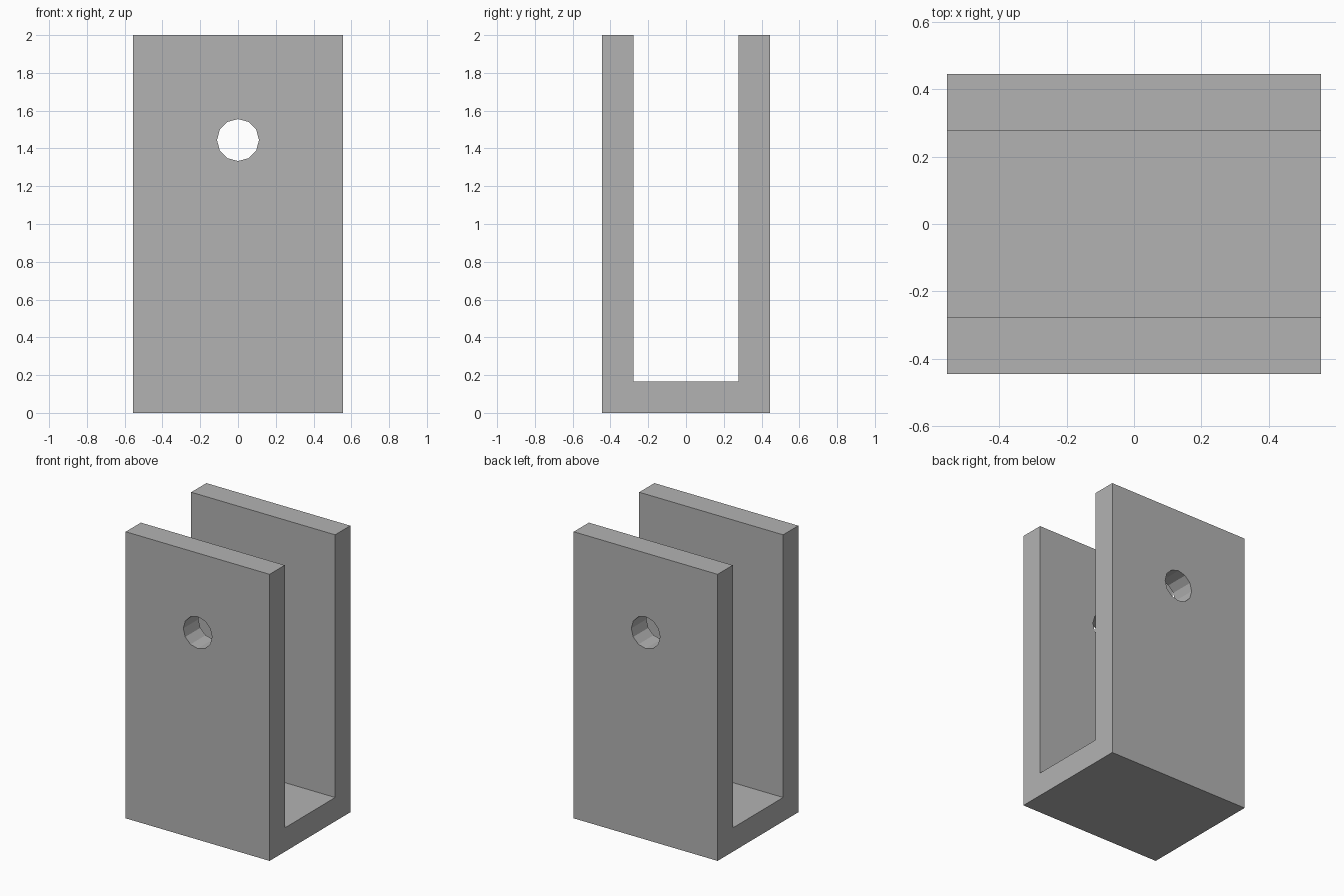
import bpy
import bmesh
from math import radians
from mathutils import Matrix, Vector

cube = bpy.data.objects.get("Cube")
if cube:
    bpy.data.objects.remove(cube, do_unlink=True)

WIDTH, DEPTH, HEIGHT = 1.111, 0.889, 2.0
WALL = 0.1667
HOLE_RADIUS, HOLE_Z = 0.1111, 1.4444

grey = bpy.data.materials.new("plain_grey")
grey.use_nodes = True
colour = (0.45, 0.45, 0.45, 1)
grey.diffuse_color = colour
grey.node_tree.nodes["Principled BSDF"].inputs["Base Color"].default_value = colour


def make_object(name, bm):
    bmesh.ops.recalc_face_normals(bm, faces=bm.faces)
    mesh = bpy.data.meshes.new(name)
    bm.to_mesh(mesh)
    bm.free()
    mesh.materials.append(grey)
    obj = bpy.data.objects.new(name, mesh)
    bpy.context.collection.objects.link(obj)
    return obj


# U-shaped bracket: side profile extruded across the width
outer, inner = DEPTH / 2, DEPTH / 2 - WALL
profile = [(-outer, 0), (outer, 0), (outer, HEIGHT), (inner, HEIGHT),
           (inner, WALL), (-inner, WALL), (-inner, HEIGHT), (-outer, HEIGHT)]
bm = bmesh.new()
face = bm.faces.new([bm.verts.new((-WIDTH / 2, y, z)) for y, z in profile])
extruded = bmesh.ops.extrude_face_region(bm, geom=[face], use_keep_orig=True)
moved = [v for v in extruded["geom"] if isinstance(v, bmesh.types.BMVert)]
bmesh.ops.translate(bm, verts=moved, vec=Vector((WIDTH, 0, 0)))
bracket = make_object("u_bracket", bm)

# Twelve-sided pin hole through both walls
bm = bmesh.new()
bmesh.ops.create_cone(
    bm, cap_ends=True, segments=12, radius1=HOLE_RADIUS, radius2=HOLE_RADIUS,
    depth=DEPTH * 1.5,
    matrix=Matrix.Translation((0, 0, HOLE_Z)) @ Matrix.Rotation(radians(90), 4, "X"))
cutter = make_object("pin_hole_cutter", bm)
cutter.hide_render = True
cutter.hide_viewport = True

cut = bracket.modifiers.new("pin_hole", "BOOLEAN")
cut.operation = "DIFFERENCE"
cut.solver = "EXACT"
cut.object = cutter

# Bake the cut and drop the cutter
bpy.context.view_layer.update()
evaluated = bracket.evaluated_get(bpy.context.evaluated_depsgraph_get())
cut_mesh = bpy.data.meshes.new_from_object(evaluated)
bracket.modifiers.clear()
bracket.data = cut_mesh
bpy.data.objects.remove(cutter, do_unlink=True)
